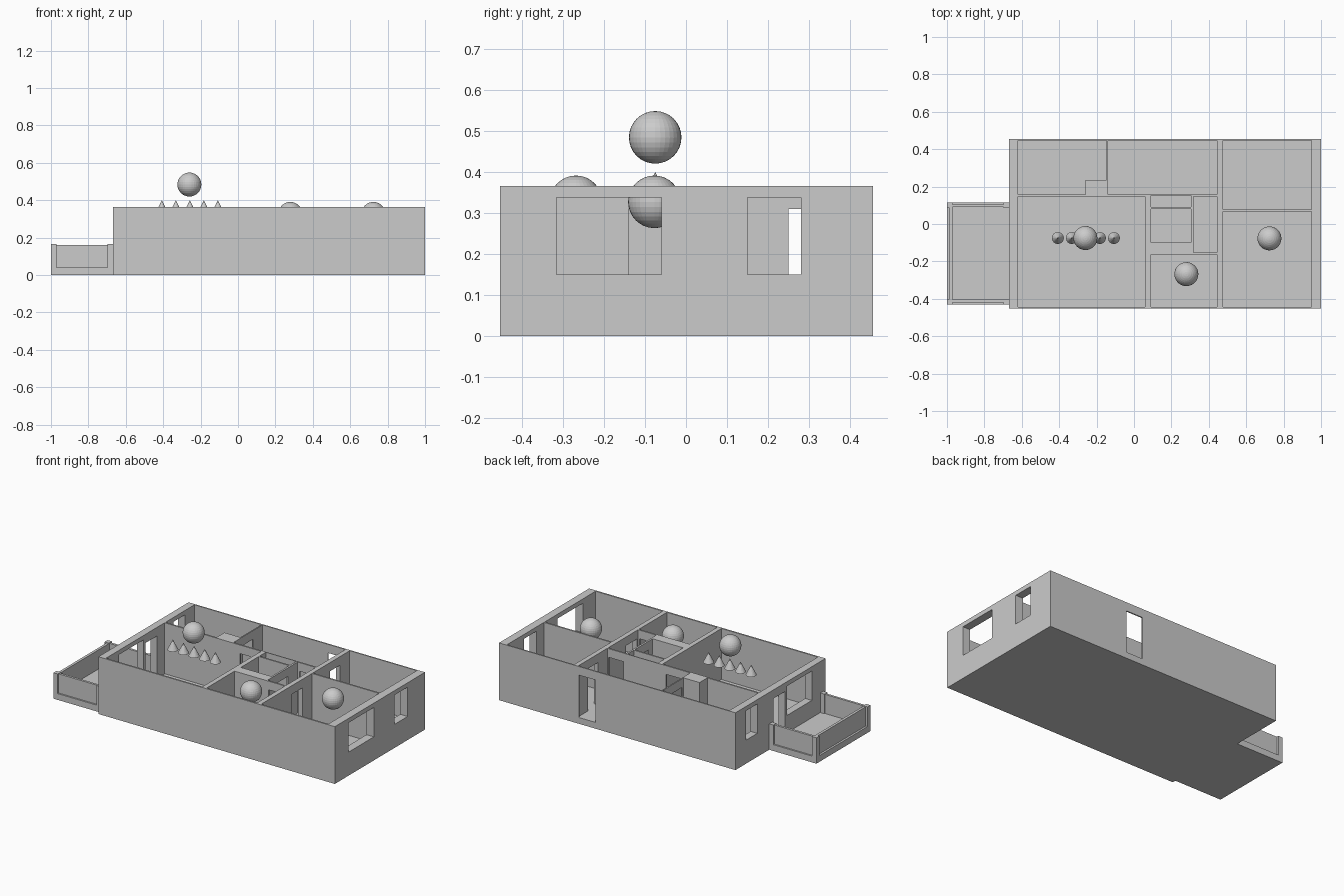
import bpy, bmesh
from mathutils import Matrix, Vector

if "Cube" in bpy.data.objects:
    bpy.data.objects.remove(bpy.data.objects["Cube"])


def make_object(name, bm):
    mesh = bpy.data.meshes.new(name)
    bm.to_mesh(mesh)
    bm.free()
    ob = bpy.data.objects.new(name, mesh)
    bpy.context.collection.objects.link(ob)
    return ob


def box(name, x0, x1, y0, y1, z0, z1):
    bm = bmesh.new()
    size = Vector((x1 - x0, y1 - y0, z1 - z0))
    mid = Vector((x0 + x1, y0 + y1, z0 + z1)) / 2
    bmesh.ops.create_cube(bm, size=1, matrix=Matrix.Translation(mid) @ Matrix.Diagonal((*size, 1)))
    return make_object(name, bm)


def cut(target, *bounds):
    cutter = box("cutter", *bounds)
    cutter.hide_render = True
    mod = target.modifiers.new("cut", 'BOOLEAN')
    mod.operation = 'DIFFERENCE'
    mod.solver = 'EXACT'
    mod.object = cutter
    bpy.context.view_layer.objects.active = target
    bpy.ops.object.modifier_apply(modifier=mod.name)
    bpy.data.objects.remove(cutter)


FLOOR, TOP, DOOR, SILL, HEAD = 0.04, 0.365, 0.31, 0.15, 0.337

# House shell with the rooms hollowed out of it
house = box("house_walls", -0.667, 1.0, -0.453, 0.455, 0, TOP)
rooms = [
    (-0.62, 0.06, -0.443, 0.147),     # living room
    (-0.62, -0.148, 0.157, 0.447),    # kitchen
    (-0.14, 0.445, 0.157, 0.447),     # hall
    (0.09, 0.305, 0.09, 0.152),       # closet
    (0.09, 0.305, -0.10, 0.08),       # bathroom
    (0.317, 0.445, -0.153, 0.147),    # corridor
    (0.09, 0.445, -0.443, -0.163),    # small bedroom
    (0.475, 0.948, 0.077, 0.447),     # back bedroom
    (0.475, 0.948, -0.443, 0.067),    # front bedroom
]
for r in rooms:
    cut(house, *r, FLOOR, TOP + 0.1)

# Doorways
doors = [
    (0.32, 0.437, 0.43, 0.48),        # entrance
    (0.43, 0.49, 0.25, 0.35),         # hall to back bedroom
    (0.43, 0.49, -0.14, -0.03),       # corridor to front bedroom
    (-0.16, -0.13, 0.25, 0.35),       # kitchen to hall
    (0.33, 0.435, 0.14, 0.17),        # hall to corridor
    (0.33, 0.435, -0.17, -0.145),     # corridor to small bedroom
    (0.295, 0.33, -0.06, 0.05),       # corridor to bathroom
    (-0.09, 0.03, 0.14, 0.17),        # hall to living room
    (-0.69, -0.60, -0.045, 0.07),     # balcony
]
for d in doors:
    cut(house, *d, FLOOR, DOOR)

# Windows in the end walls
for x0, x1, y0, y1 in [(0.93, 1.02, -0.315, -0.06), (0.93, 1.02, 0.15, 0.28),
                       (-0.69, -0.60, -0.315, -0.065), (-0.69, -0.60, 0.235, 0.35)]:
    cut(house, x0, x1, y0, y1, SILL, HEAD)

# Full-height block in the kitchen corner
box("kitchen_block", -0.26, -0.145, 0.155, 0.235, 0.03, TOP)

# Balcony slab, posts and recessed panels
BX0, BX1, BY0, BY1, BZ = -1.0, -0.667, -0.43, 0.115, 0.165
box("balcony_floor", BX0, BX1, BY0, BY1, 0, FLOOR)
for x in (BX0, BX1 - 0.03):
    for y in (BY0, BY1 - 0.03):
        box("balcony_post", x, x + 0.03, y, y + 0.03, FLOOR, BZ)
for y in (BY0 + 0.01, BY1 - 0.025):
    box("balcony_side_panel", BX0 + 0.03, BX1 - 0.03, y, y + 0.015, FLOOR, BZ - 0.003)
box("balcony_end_panel", BX0 + 0.013, BX0 + 0.03, BY0 + 0.03, BY1 - 0.03, FLOOR, BZ - 0.003)

# Floating spheres
for name, pos in (("living_sphere", (-0.26, -0.075, 0.484)),
                  ("small_bedroom_sphere", (0.28, -0.268, 0.327)),
                  ("front_bedroom_sphere", (0.724, -0.077, 0.327))):
    bm = bmesh.new()
    bmesh.ops.create_uvsphere(bm, u_segments=32, v_segments=16, radius=0.064,
                              matrix=Matrix.Translation(pos))
    make_object(name, bm)

# Row of floating cones
for i in range(5):
    bm = bmesh.new()
    bmesh.ops.create_cone(bm, cap_ends=True, segments=16, radius1=0.032, radius2=0, depth=0.064,
                          matrix=Matrix.Translation((-0.407 + 0.075 * i, -0.075, 0.368)))
    make_object("cone_marker", bm)
